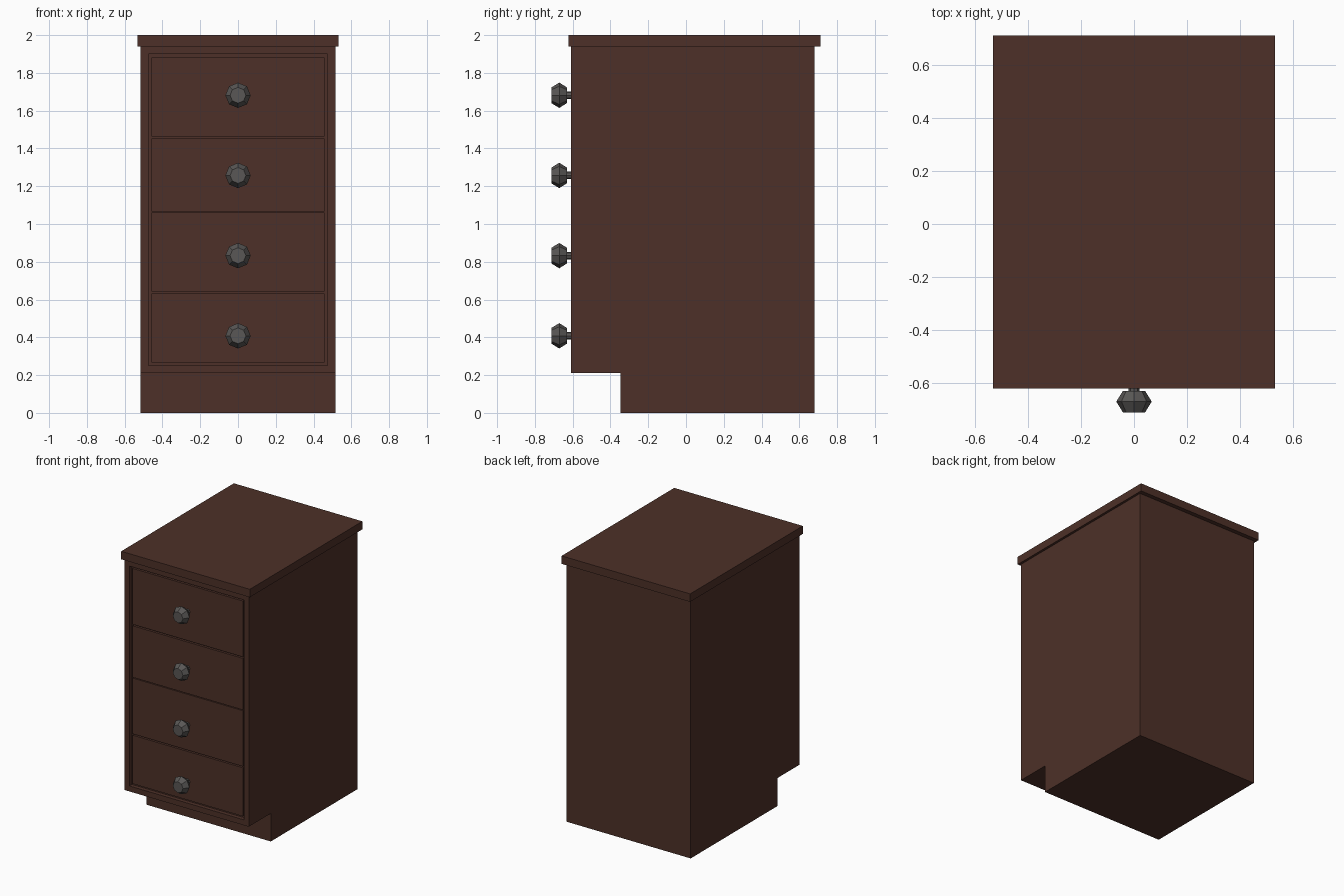
import bpy, bmesh
from math import pi, cos, sin

if "Cube" in bpy.data.objects:
    bpy.data.objects.remove(bpy.data.objects["Cube"])


def material(name, rgb):
    m = bpy.data.materials.new(name)
    m.diffuse_color = (*rgb, 1)
    m.use_nodes = True
    m.node_tree.nodes["Principled BSDF"].inputs["Base Color"].default_value = m.diffuse_color
    return m


wood = material("dark_wood", (0.075, 0.030, 0.021))
metal = material("dark_metal", (0.10, 0.095, 0.092))


def finish(name, bm, mat):
    bmesh.ops.recalc_face_normals(bm, faces=bm.faces)
    me = bpy.data.meshes.new(name)
    bm.to_mesh(me)
    bm.free()
    me.materials.append(mat)
    ob = bpy.data.objects.new(name, me)
    bpy.context.collection.objects.link(ob)
    return ob


def box(name, x, y, z, mat):
    bm = bmesh.new()
    bmesh.ops.create_cube(bm, size=1)
    for v in bm.verts:
        v.co = [r[0] + (c + 0.5) * (r[1] - r[0]) for c, r in zip(v.co, (x, y, z))]
    return finish(name, bm, mat)


HALF, FRONT, BACK = 0.515, -0.608, 0.68
KICK_Z, BODY_TOP = 0.21, 1.94

# Cabinet body: side profile with toe kick, extruded across the width
bm = bmesh.new()
profile = [(BACK, 0), (BACK, BODY_TOP), (FRONT, BODY_TOP),
           (FRONT, KICK_Z), (-0.347, KICK_Z), (-0.347, 0)]
side = bm.faces.new([bm.verts.new((-HALF, y, z)) for y, z in profile])
ext = bmesh.ops.extrude_face_region(bm, geom=[side])["geom"]
bmesh.ops.translate(bm, vec=(2 * HALF, 0, 0),
                    verts=[e for e in ext if isinstance(e, bmesh.types.BMVert)])
bmesh.ops.recalc_face_normals(bm, faces=bm.faces)

# Recessed drawer opening in the front face
face = min(bm.faces, key=lambda f: f.calc_center_median().y)
bmesh.ops.inset_region(bm, faces=[face], thickness=0.058)
opening = bmesh.ops.extrude_discrete_faces(bm, faces=[face])["faces"][0]
bmesh.ops.translate(bm, vec=(0, 0.03, 0), verts=opening.verts)
finish("cabinet_body", bm, wood)

# Overhanging top
box("cabinet_top", (-0.533, 0.533), (-0.622, 0.712), (BODY_TOP, 2.0), wood)


def knob(name, z, sides=8):
    # Faceted knob: rings of (y, radius) along the front axis
    rings = [(-0.59, 0.02), (-0.631, 0.02), (-0.631, 0.042),
             (-0.671, 0.067), (-0.712, 0.042)]
    bm = bmesh.new()
    loops = [[bm.verts.new((r * cos(2 * pi * i / sides), y, z + r * sin(2 * pi * i / sides)))
              for i in range(sides)] for y, r in rings]
    for a, b in zip(loops, loops[1:]):
        for i in range(sides):
            j = (i + 1) % sides
            bm.faces.new((a[i], a[j], b[j], b[i]))
    bm.faces.new(loops[0])
    bm.faces.new(loops[-1])
    finish(name, bm, metal)


# Drawer fronts, slightly set back with thin gaps between, and their knobs
drawers = [(0.268, 0.632), (0.642, 1.060), (1.066, 1.452), (1.463, 1.882)]
for n, span in enumerate(drawers):
    box(f"drawer_front_{n + 1}", (-0.457, 0.457), (FRONT + 0.012, FRONT + 0.03), span, wood)
    knob(f"drawer_knob_{n + 1}", 0.408 + 0.4245 * n)
